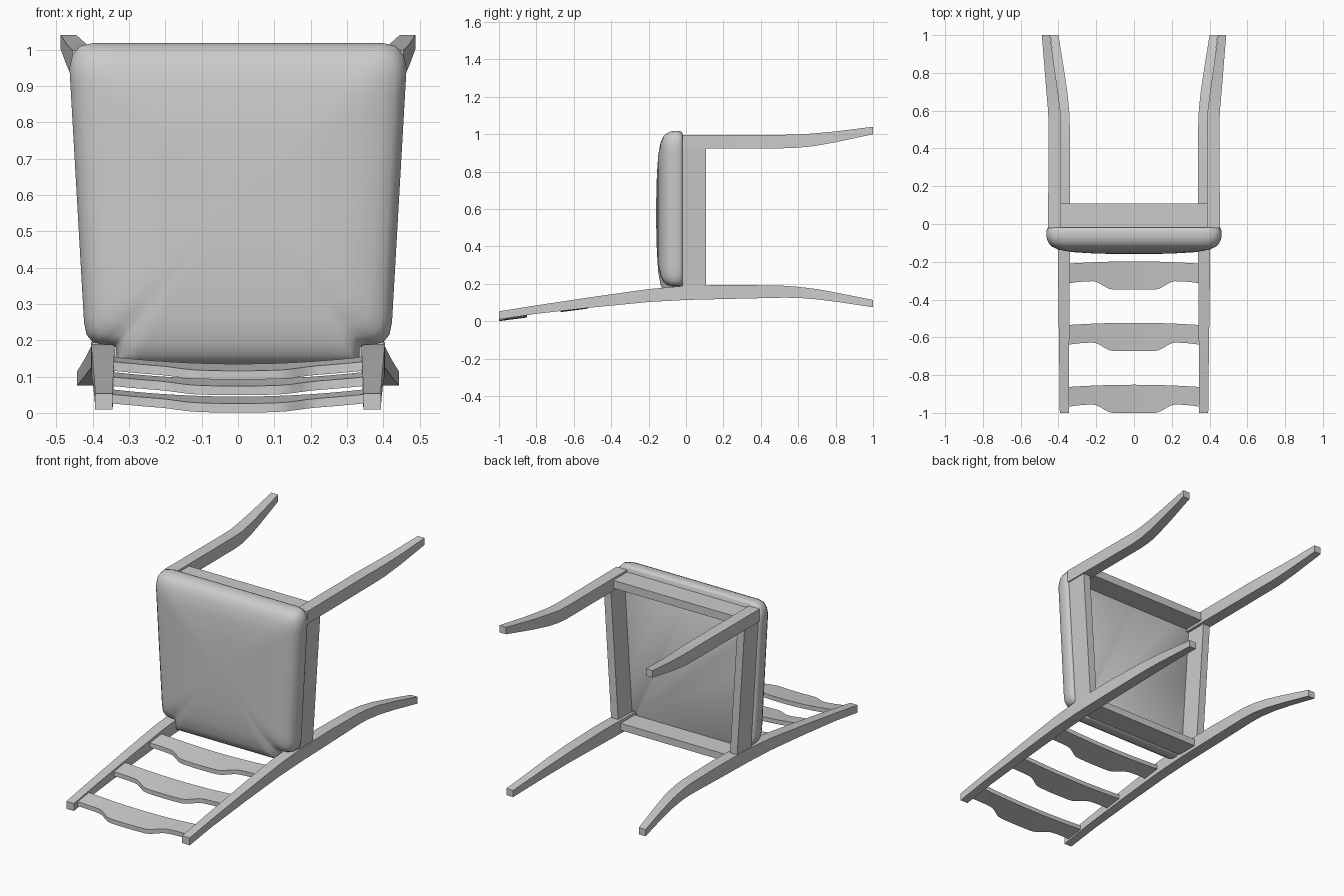
import bpy, bmesh, math

cube = bpy.data.objects.get("Cube")
if cube:
    bpy.data.objects.remove(cube)

grey = bpy.data.materials.new("plain_grey")
grey.use_nodes = True
grey.diffuse_color = (0.6, 0.6, 0.6, 1)
grey.node_tree.nodes["Principled BSDF"].inputs["Base Color"].default_value = (0.6, 0.6, 0.6, 1)


def loft(name, rings, smooth=30):
    """Skin a list of equal-length closed rings and cap both ends."""
    bm = bmesh.new()
    loops = [[bm.verts.new(p) for p in ring] for ring in rings]
    for a, b in zip(loops, loops[1:]):
        for i in range(len(a)):
            j = (i + 1) % len(a)
            bm.faces.new((a[i], a[j], b[j], b[i]))
    bm.faces.new(loops[0][::-1])
    bm.faces.new(loops[-1])
    bmesh.ops.recalc_face_normals(bm, faces=bm.faces)
    mesh = bpy.data.meshes.new(name)
    bm.to_mesh(mesh)
    bm.free()
    mesh.materials.append(grey)
    obj = bpy.data.objects.new(name, mesh)
    bpy.context.collection.objects.link(obj)
    bpy.ops.object.select_all(action="DESELECT")
    obj.select_set(True)
    bpy.context.view_layer.objects.active = obj
    bpy.ops.object.shade_smooth_by_angle(angle=math.radians(smooth))
    return obj


def section(y, x0, x1, z0, z1):
    return [(x0, y, z0), (x1, y, z0), (x1, y, z1), (x0, y, z1)]


def flip(ring, s):
    return [(s * x, y, z) for x, y, z in ring]


def lerp(a, b, t):
    return a + (b - a) * t


# Splayed legs; the back pair carries on as the back posts
front_leg = [section(-0.02, 0.387, 0.455, 0.925, 0.997),
             section(0.52, 0.387, 0.452, 0.925, 0.997),
             section(0.6, 0.39, 0.455, 0.928, 0.998),
             section(0.68, 0.4, 0.462, 0.936, 1.004),
             section(0.8, 0.417, 0.472, 0.957, 1.015),
             section(1.0, 0.445, 0.488, 1.0, 1.04)]
back_leg = [section(-1.0, 0.345, 0.393, 0.01, 0.053),
            section(-0.8, 0.344, 0.395, 0.04, 0.085),
            section(-0.5, 0.342, 0.399, 0.074, 0.13),
            section(-0.2, 0.34, 0.403, 0.103, 0.172),
            section(0, 0.34, 0.405, 0.114, 0.19),
            section(0.25, 0.34, 0.405, 0.12, 0.195),
            section(0.52, 0.34, 0.403, 0.126, 0.19),
            section(0.6, 0.343, 0.404, 0.125, 0.184),
            section(0.7, 0.353, 0.41, 0.117, 0.172),
            section(0.82, 0.371, 0.421, 0.102, 0.15),
            section(1.0, 0.4, 0.443, 0.075, 0.114)]
for side, s in (("left", 1), ("right", -1)):
    loft("front_leg_" + side, [flip(r, s) for r in front_leg])
    loft("back_leg_and_post_" + side, [flip(r, s) for r in back_leg])
    # Side rail narrows towards the back
    rail = [[(x - 0.045, -0.02, z), (x, -0.02, z), (x, 0.108, z), (x - 0.045, 0.108, z)]
            for x, z in ((0.4, 0.17), (0.449, 0.94))]
    loft("side_rail_" + side, [flip(r, s) for r in rail])

# Front and back rails
for name, x, z0, z1 in (("front_rail", 0.4, 0.94, 0.985), ("back_rail", 0.36, 0.135, 0.175)):
    loft(name, [section(-0.02, -x, x, z0, z1), section(0.108, -x, x, z0, z1)])

# Seat cushion: half outline with a notch around the post, mirrored and resampled
half = [(0, 1.018), (0.4, 1.018), (0.435, 1.01), (0.456, 0.985), (0.464, 0.95),
        (0.424, 0.25), (0.417, 0.215), (0.4, 0.195), (0.375, 0.188), (0.342, 0.186),
        (0.335, 0.175), (0.333, 0.13), (0, 0.13)]
outline = half + [(-x, z) for x, z in half[-2:0:-1]]
fine = []
for (xa, za), (xb, zb) in zip(outline, outline[1:] + outline[:1]):
    n = max(1, round(math.hypot(xb - xa, zb - za) / 0.05))
    fine += [(lerp(xa, xb, k / n), lerp(za, zb, k / n)) for k in range(n)]
layers = [(0.97, -0.018), (0.99, -0.024), (1, -0.04), (1, -0.065), (0.99, -0.085),
          (0.968, -0.105), (0.935, -0.12), (0.86, -0.136), (0.7, -0.149),
          (0.45, -0.156), (0.2, -0.159), (0.02, -0.16)]
loft("seat_cushion", [[(x * f, y, 0.58 + (z - 0.58) * f) for x, z in fine]
                      for f, y in layers], 50)

# Curved ladder slats with a raised crest in the middle
for name, y_low, z_top in (("lower_slat", -0.21, 0.155), ("middle_slat", -0.535, 0.113),
                           ("top_slat", -0.863, 0.065)):
    rings = []
    for i in range(33):
        x = lerp(-0.35, 0.35, i / 32)
        a = abs(x) / 0.35
        bow = 0.02 * (1 - a * a)
        t = min(1, max(0, (0.62 - a) / 0.3))
        crest = t * t * (3 - 2 * t)
        shoulder = 0.012 * max(0, (a - 0.62) / 0.38) ** 2
        y0 = y_low + 0.012 * (1 - a * a)
        y1 = y_low - 0.093 - 0.044 * crest - shoulder
        z0 = z_top - bow
        z1 = z0 + 0.13 * (y1 - y0)
        rings.append([(x, y0, z0), (x, y1, z1), (x, y1, z1 - 0.025), (x, y0, z0 - 0.025)])
    loft(name, rings)
